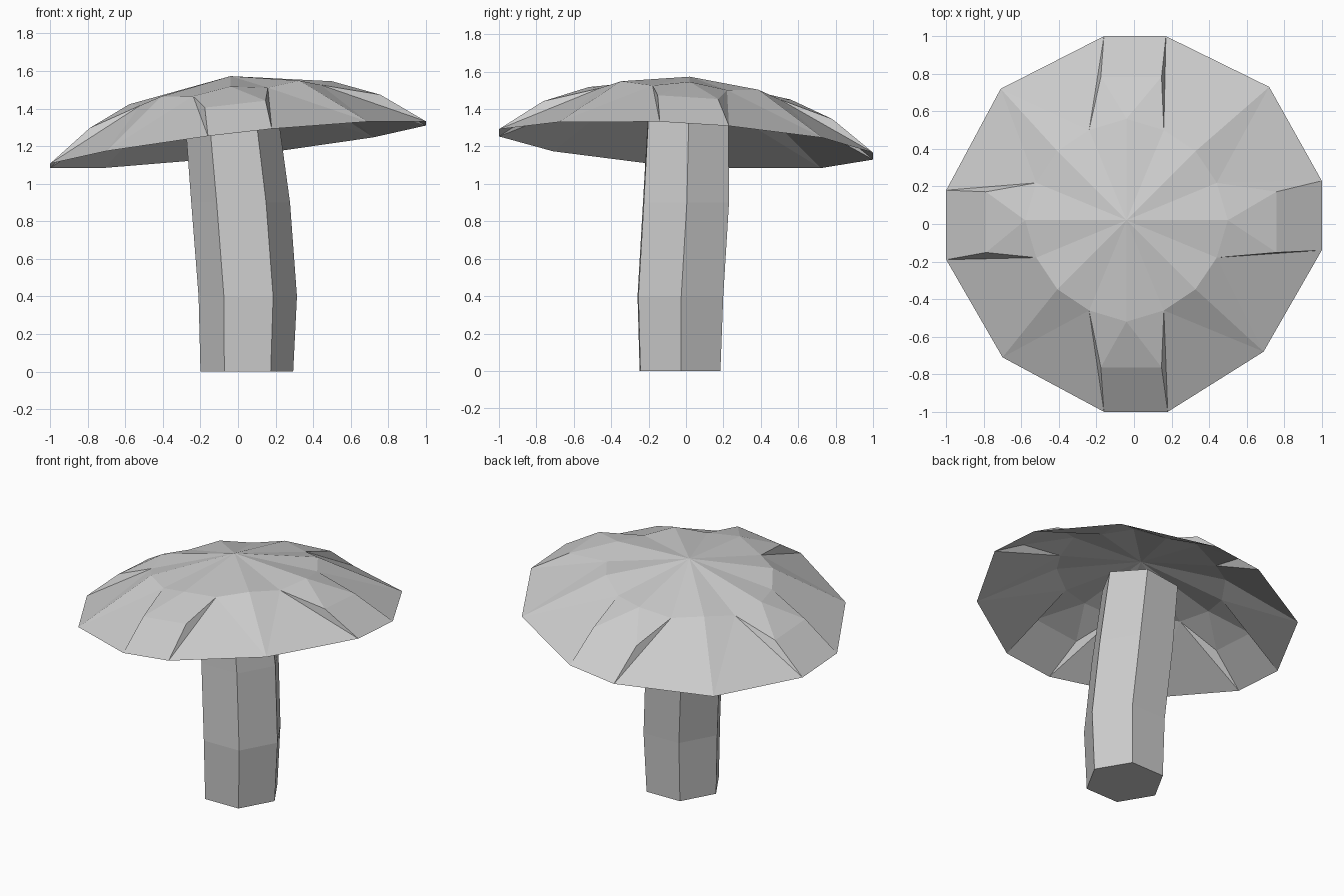
import bpy
from math import cos, sin, radians

if "Cube" in bpy.data.objects:
    bpy.data.objects.remove(bpy.data.objects["Cube"])


def tilt(x, y):
    """Height of the tilted plane the cap rests on."""
    return 1.21 + 0.114 * x - 0.062 * y


def make_object(name, verts, faces):
    mesh = bpy.data.meshes.new(name)
    mesh.from_pydata(verts, [], faces)
    mesh.update()
    ob = bpy.data.objects.new(name, mesh)
    bpy.context.collection.objects.link(ob)
    return ob


# Cap: thin tilted dome, 16-sided crown, paired ridge tips at each side, 12-sided brim
rim = [(1, .23), (.72, .73), (.17, 1), (-.16, 1), (-.71, .72), (-1, .18),
       (-1, -.19), (-.70, -.71), (-.16, -1), (.18, -1), (.69, -.68), (1, -.14)]
rise = (.28, .255, .28, .255)
verts = [(-.04, .02, 1.573)]
for k in range(16):
    a = radians(22.5 * k)
    r = .54 if k % 4 == 0 else .52
    x, y = -.04 + r * cos(a), .02 + r * sin(a)
    verts.append((x, y, tilt(x, y) + rise[k % 4]))
for q in range(4):
    for deg in (11.8, 78.2):
        a = radians(90 * q + deg)
        x, y = -.015 + .79 * cos(a), .01 + .79 * sin(a)
        verts.append((x, y, tilt(x, y) + .168))
verts += [(x, y, tilt(x, y)) for x, y in rim]


def crown(k):
    return 1 + k % 16


def tip(j):
    return 17 + j % 8


def edge(j):
    return 25 + j % 12


faces = [(0, crown(k), crown(k + 1)) for k in range(16)]
for q in range(4):
    c = [crown(4 * q + i) for i in range(5)]
    t0, t1, t2 = (tip(2 * q + i) for i in range(3))
    e0, e1, e2, e3 = (edge(3 * q + i) for i in range(4))
    faces += [(c[0], t0, c[1]), (c[1], t0, e0), (c[1], e0, e1),
              (c[1], e1, c[2]), (c[2], e1, c[3]), (c[3], e1, e2),
              (c[3], e2, t1), (c[3], t1, c[4]), (c[4], t1, t2),
              (t1, e2, e3, t2)]
make_object("cap", verts, faces)

# Stem: gently bent hexagonal column, its top following the tilt of the cap
sections = [(.047, -.032, 0, .247), (.052, -.03, .4, .262),
            (.014, 0, .9, .263), (-.038, .012, 1.38, .245)]
verts = []
for cx, cy, z, r in sections:
    for i in range(6):
        a = radians(60 * i + 1)
        x, y = cx + r * cos(a), cy + r * sin(a)
        verts.append((x, y, tilt(x, y) + .18 if z > 1 else z))
faces = [tuple(range(5, -1, -1)), tuple(range(18, 24))]
for s in range(3):
    for i in range(6):
        n = (i + 1) % 6
        faces.append((6 * s + i, 6 * s + n, 6 * s + 6 + n, 6 * s + 6 + i))
make_object("stem", verts, faces)
